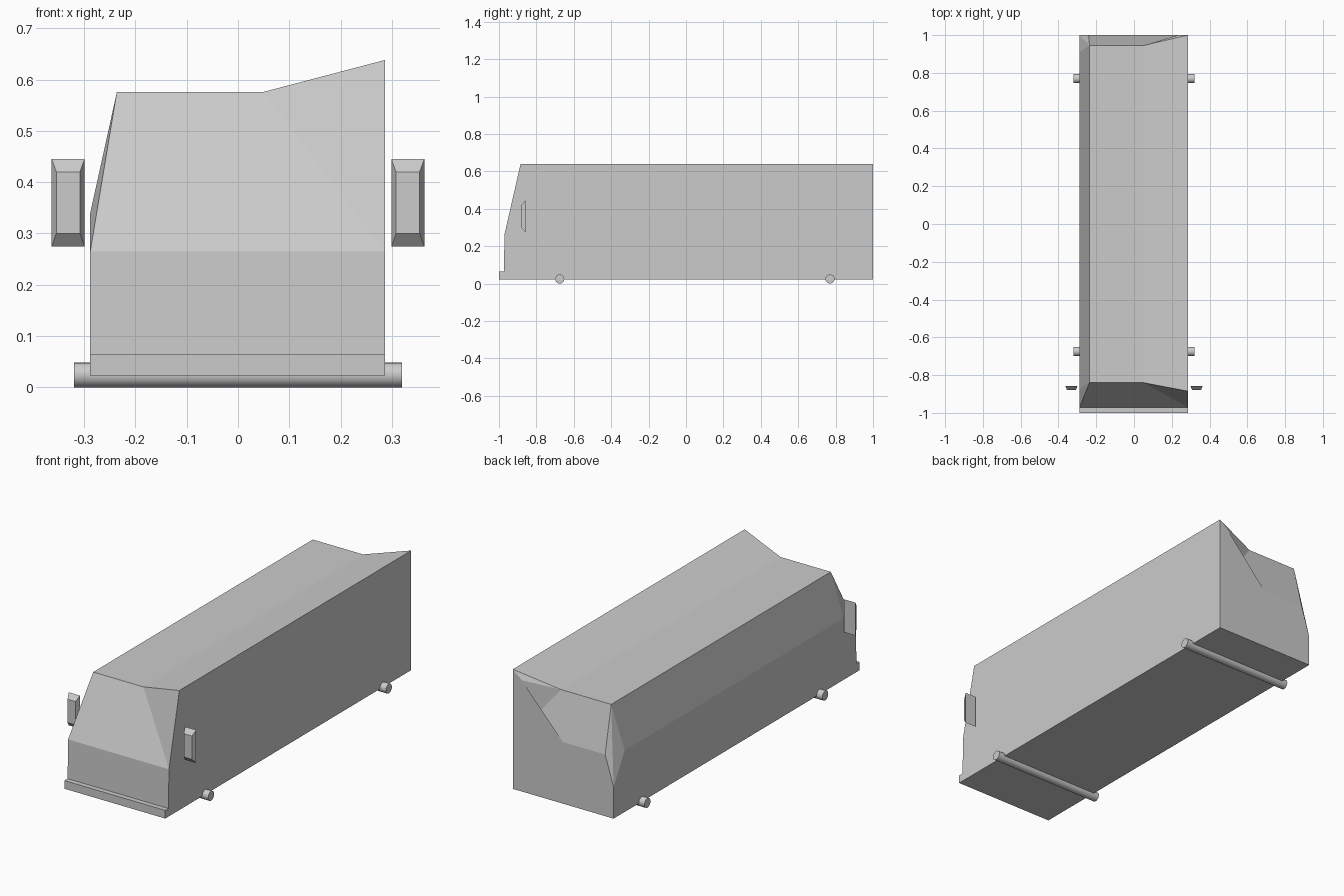
import bpy, bmesh
from math import pi

if "Cube" in bpy.data.objects:
    bpy.data.objects.remove(bpy.data.objects["Cube"])


def make(name, verts, faces):
    bm = bmesh.new()
    vs = [bm.verts.new(v) for v in verts]
    for f in faces:
        bm.faces.new([vs[i] for i in f])
    # split slightly warped panels into flat triangles
    bmesh.ops.triangulate(bm, faces=bm.faces[:])
    bmesh.ops.recalc_face_normals(bm, faces=bm.faces[:])
    me = bpy.data.meshes.new(name)
    bm.to_mesh(me)
    bm.free()
    ob = bpy.data.objects.new(name, me)
    bpy.context.collection.objects.link(ob)
    return ob


def frustum(name, back, front):
    """Box between two xz rectangles (x0, x1, z0, z1, y)."""
    verts = []
    for x0, x1, z0, z1, y in (back, front):
        verts += [(x0, y, z0), (x1, y, z0), (x1, y, z1), (x0, y, z1)]
    sides = [(i, (i + 1) % 4, (i + 1) % 4 + 4, i + 4) for i in range(4)]
    return make(name, verts, [(0, 1, 2, 3), (4, 5, 6, 7)] + sides)


L, R, B = -0.288, 0.286, 0.023
pts = {
    # floor corners
    "fl": (L, -0.975, B), "fr": (R, -0.975, B), "rl": (L, 1, B), "rr": (R, 1, B),
    # windscreen base and roof front edge
    "wl": (L, -0.97, 0.265), "wr": (R, -0.97, 0.265),
    "tl": (-0.236, -0.84, 0.576), "tm": (0.05, -0.84, 0.576), "tr": (R, -0.885, 0.638),
    # left side window line
    "sf": (L, -0.87, 0.34), "sr": (L, 0.91, 0.34),
    # rear window line and roof rear edge
    "cl": (L, 1, 0.185), "bl": (-0.24, 1, 0.34), "bm": (0.05, 1, 0.34),
    "br": (0.234, 1, 0.34), "bt": (0.234, 1, 0.595),
    "ul": (-0.236, 0.945, 0.576), "um": (0.05, 0.945, 0.576), "ur": (R, 1, 0.638),
}
panels = [
    "fl fr rr rl",                 # floor
    "fl fr wr wl",                 # nose
    "wl wr tm tl", "wr tr tm",     # windscreen
    "tl tm um ul", "tm tr ur um",  # roof
    "fr rr ur tr wr",              # right side
    "fl wl sf sr cl rl",           # left side, lower
    "wl tl sf", "sf tl ul sr", "sr ul cl",  # left side, upper
    "rl cl bl bm br bt ur rr",     # rear, lower with corner strip
    "cl ul bl", "bl ul um bm", "bm um bt br", "um ur bt",  # rear, upper
]
keys = list(pts)
make("bus_body", list(pts.values()),
     [[keys.index(k) for k in p.split()] for p in panels])

# Front bumper
frustum("front_bumper", (L, R, B, 0.065, -0.972), (L, R, B, 0.065, -1))

# Side mirrors, tapered towards the front
for side, s in (("left", -1), ("right", 1)):
    frustum(side + "_mirror",
            (s * 0.299, s * 0.363, 0.275, 0.445, -0.858),
            (s * 0.308, s * 0.354, 0.30, 0.42, -0.88))

# Axles
for name, y in (("front_axle", -0.675), ("rear_axle", 0.77)):
    bpy.ops.mesh.primitive_cylinder_add(vertices=16, radius=0.0245, depth=0.64,
                                        location=(0, y, 0.0245), rotation=(0, pi / 2, 0))
    ob = bpy.context.object
    ob.name = name
    bpy.ops.object.shade_smooth_by_angle()
